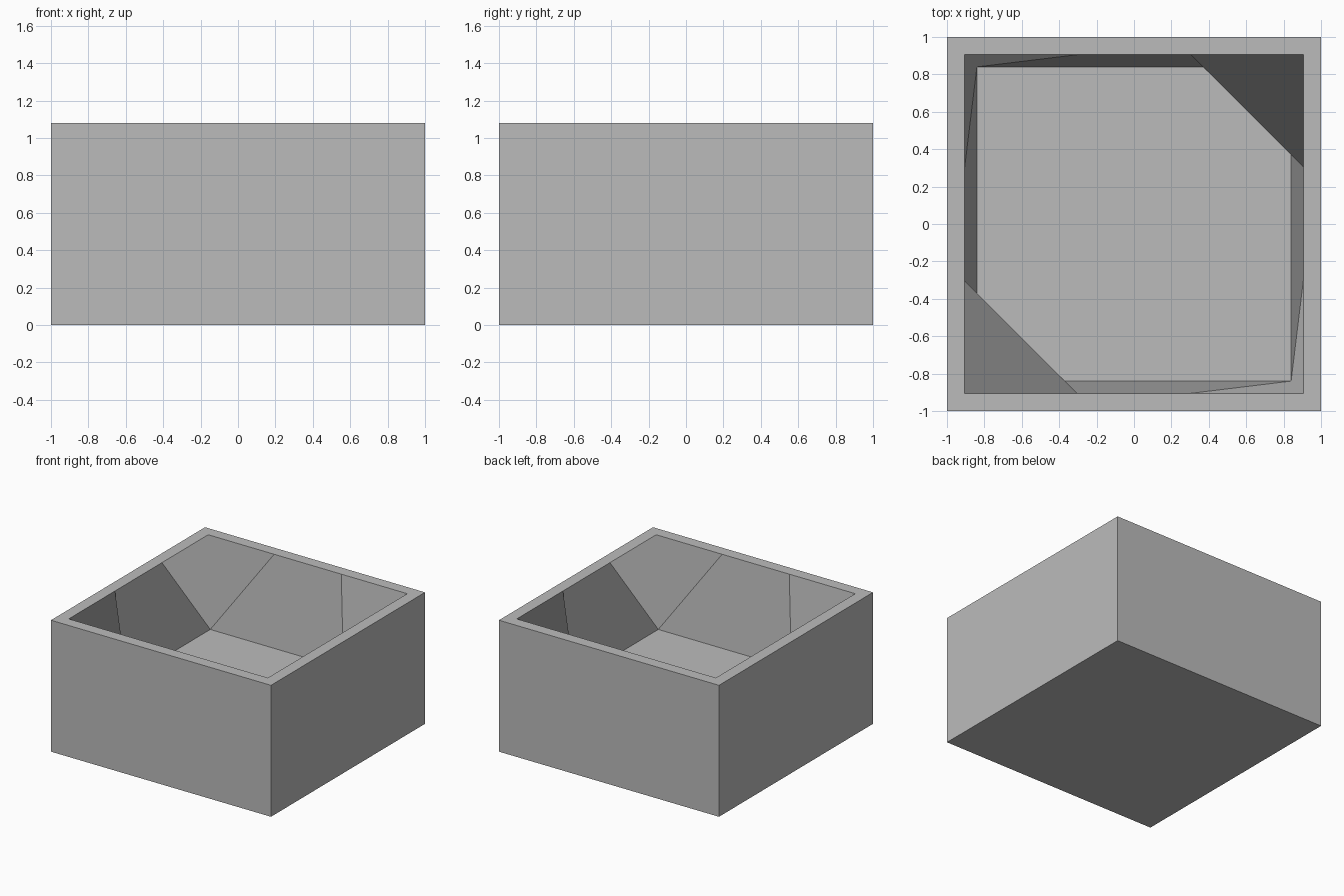
import bpy
import bmesh

cube = bpy.data.objects.get("Cube")
if cube:
    bpy.data.objects.remove(cube, do_unlink=True)

HEIGHT, FLOOR = 1.08, 0.344
OUT, RIM, BASE = 1.0, 0.905, 0.84   # half widths: outside, rim opening, cavity floor
CUT, CORNER = 0.305, 0.37           # where corner faces start, at rim and floor

grey = bpy.data.materials.new("plain_grey")
grey.use_nodes = True
grey.diffuse_color = (0.5, 0.5, 0.5, 1)
grey.node_tree.nodes["Principled BSDF"].inputs["Base Color"].default_value = (0.5, 0.5, 0.5, 1)

bm = bmesh.new()
cache = {}


def vert(x, y, z):
    key = (round(x, 4), round(y, 4), z)
    if key not in cache:
        cache[key] = bm.verts.new(key)
    return cache[key]


def face(points, turn=1):
    bm.faces.new([vert(x * turn, y * turn, z) for x, y, z in points])


def square(half, z):
    return [(-half, -half, z), (half, -half, z), (half, half, z), (-half, half, z)]


# Outer shell and underside
low, high = square(OUT, 0), square(OUT, HEIGHT)
face(low[::-1])
for i in range(4):
    j = (i + 1) % 4
    face([low[i], low[j], high[j], high[i]])

# Cavity floor, with two opposite corners cut off
face([(-CORNER, -BASE, FLOOR), (BASE, -BASE, FLOOR), (BASE, CORNER, FLOOR),
      (CORNER, BASE, FLOOR), (-BASE, BASE, FLOOR), (-BASE, -CORNER, FLOOR)])

# Each half of the cavity and rim is the other turned half way round
for t in (1, -1):
    # Back wall and side wall
    face([(-CUT, RIM, HEIGHT), (-BASE, BASE, FLOOR), (CORNER, BASE, FLOOR),
          (CUT, RIM, HEIGHT)], t)
    face([(RIM, CUT, HEIGHT), (BASE, CORNER, FLOOR), (BASE, -BASE, FLOOR),
          (RIM, -CUT, HEIGHT)], t)
    # Broad cut corner with its flat ledge
    face([(CUT, RIM, HEIGHT), (CORNER, BASE, FLOOR), (BASE, CORNER, FLOOR),
          (RIM, CUT, HEIGHT), (RIM, RIM, HEIGHT)], t)
    # Pointed corner running down to the floor
    face([(-RIM, RIM, HEIGHT), (-RIM, CUT, HEIGHT), (-BASE, BASE, FLOOR),
          (-CUT, RIM, HEIGHT)], t)
    # Rim strips
    face([(OUT, OUT, HEIGHT), (-OUT, OUT, HEIGHT), (-RIM, RIM, HEIGHT),
          (-CUT, RIM, HEIGHT), (CUT, RIM, HEIGHT), (RIM, RIM, HEIGHT)], t)
    face([(OUT, -OUT, HEIGHT), (OUT, OUT, HEIGHT), (RIM, RIM, HEIGHT),
          (RIM, CUT, HEIGHT), (RIM, -CUT, HEIGHT), (RIM, -RIM, HEIGHT)], t)

mesh = bpy.data.meshes.new("planter_box")
bm.to_mesh(mesh)
bm.free()
mesh.materials.append(grey)
box = bpy.data.objects.new("planter_box", mesh)
bpy.context.collection.objects.link(box)
